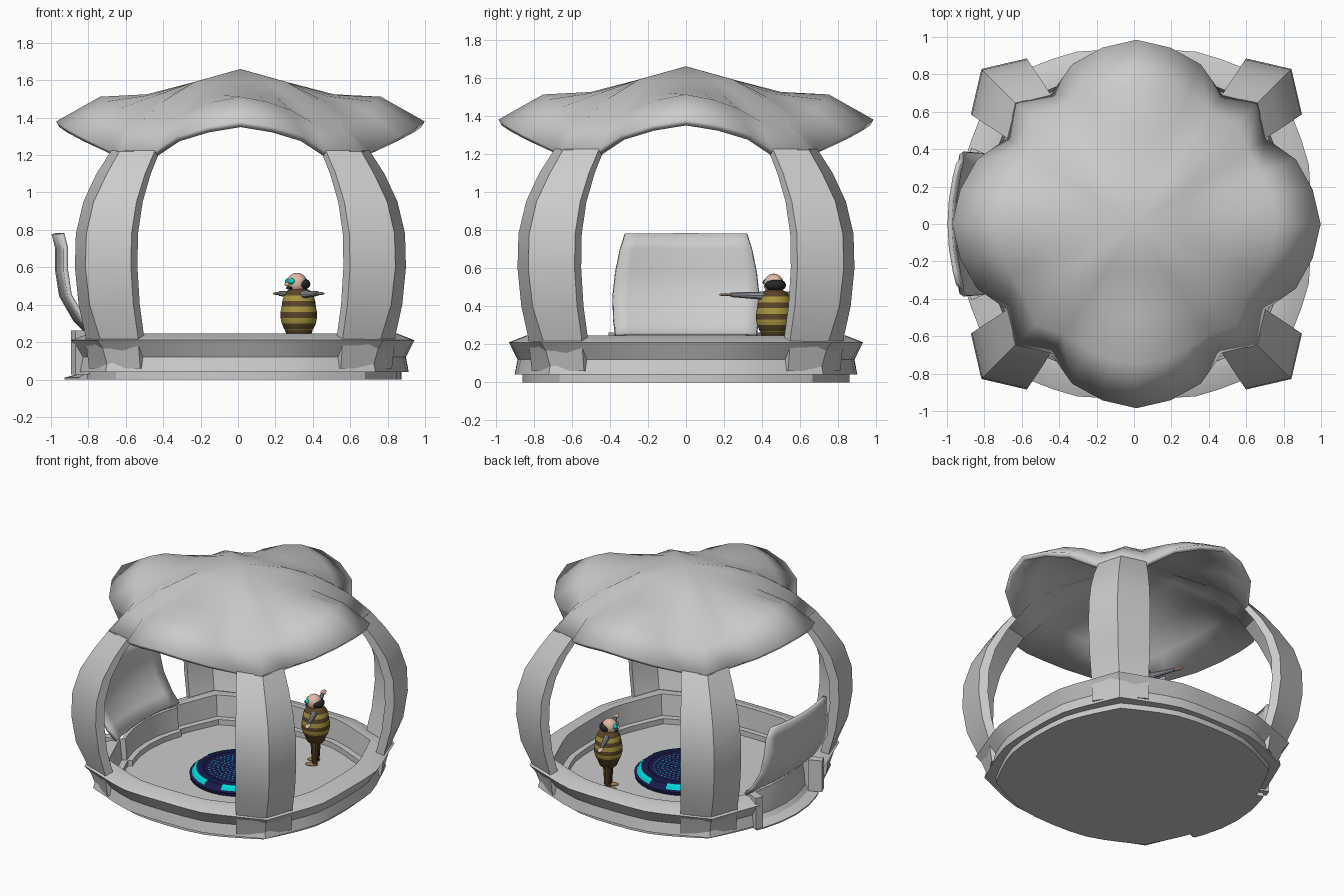
import bpy, bmesh, math
from mathutils import Matrix, Vector

if "Cube" in bpy.data.objects:
    bpy.data.objects.remove(bpy.data.objects["Cube"])

CX = 0.013          # pavilion axis in x
FLOOR = 0.05


def material(name, rgb):
    m = bpy.data.materials.new(name)
    m.diffuse_color = (*rgb, 1)
    m.use_nodes = True
    m.node_tree.nodes["Principled BSDF"].inputs["Base Color"].default_value = m.diffuse_color
    return m


NAVY = material("navy", (0.01, 0.01, 0.07))
CYAN = material("cyan", (0.0, 0.7, 0.7))
SKIN = material("skin", (0.75, 0.5, 0.38))
OLIVE = material("olive", (0.38, 0.3, 0.05))
BROWN = material("brown", (0.1, 0.06, 0.02))
SLEEVE = material("sleeve", (0.35, 0.38, 0.42))
BLACK = material("black", (0.02, 0.02, 0.02))
TAN = material("tan", (0.35, 0.2, 0.08))


def finish(name, bm, mats=(), smooth=32):
    bmesh.ops.remove_doubles(bm, verts=bm.verts[:], dist=1e-5)
    bmesh.ops.recalc_face_normals(bm, faces=bm.faces[:])
    me = bpy.data.meshes.new(name)
    bm.to_mesh(me)
    bm.free()
    for m in mats:
        me.materials.append(m)
    if smooth:
        me.shade_smooth()
        me.set_sharp_from_angle(angle=math.radians(smooth))
    ob = bpy.data.objects.new(name, me)
    bpy.context.collection.objects.link(ob)
    return ob


def loft(bm, rings, closed=True, caps=False):
    """Skin successive rings of points; each ring has the same point count."""
    vs = [[bm.verts.new(p) for p in r] for r in rings]
    n = len(vs[0])
    for a, b in zip(vs, vs[1:]):
        for i in range(n if closed else n - 1):
            j = (i + 1) % n
            bm.faces.new((a[i], a[j], b[j], b[i]))
    if caps:
        bm.faces.new(vs[0])
        bm.faces.new(vs[-1])
    return vs


def polar(r, deg, z, cx=CX):
    a = math.radians(deg)
    return (cx + r * math.cos(a), r * math.sin(a), z)


def fold(deg):
    """Angle from the nearest axis, 0 to 45."""
    d = deg % 90
    return min(d, 90 - d)


def around(steps):
    """Spread one half-quadrant list of angles over the full turn."""
    half = list(steps) + [90 - s for s in reversed(steps[1:-1])]
    return [q * 90 + s for q in range(4) for s in half]


# Roof: dome with four flared canopies, one radial profile per angle
ROOF = {
    0: [(.25, 1.59), (.5, 1.525), (.75, 1.512), (.985, 1.38)],
    11: [(.25, 1.59), (.5, 1.52), (.74, 1.485), (.96, 1.35)],
    22: [(.27, 1.59), (.5, 1.515), (.72, 1.44), (.92, 1.30)],
    33.5: [(.29, 1.59), (.53, 1.49), (.71, 1.37), (.83, 1.22)],
    45: [(.35, 1.59), (.58, 1.49), (.76, 1.37), (.915, 1.22)],
}
angles = around(list(ROOF))
bm = bmesh.new()
inner = loft(bm, [[polar(ROOF[fold(a)][i][0], a, ROOF[fold(a)][i][1]) for a in angles] for i in range(4)])[0]
top = bm.verts.new((CX, 0, 1.66))
for a, b in zip(inner, inner[1:] + inner[:1]):
    bm.faces.new((b, a, top))
roof = finish("roof", bm, smooth=35)
if sum(p.normal.z for p in roof.data.polygons) < 0:
    roof.data.flip_normals()
mod = roof.modifiers.new("thickness", 'SOLIDIFY')
mod.thickness, mod.offset = 0.035, -1

# Four bowed pillars with a ridged outer face: (z, flank distance, ridge radius)
LEVELS = [(.06, .81, 1.0), (.24, .83, 1.07), (.4, .865, 1.14), (.6, .885, 1.172), (.78, .88, 1.165),
          (.95, .84, 1.11), (1.1, .77, 1.01), (1.225, .69, .91)]
for q in range(4):
    mid = 45 + 90 * q
    bm = bmesh.new()
    rings = []
    for z, f, ridge in LEVELS:
        f /= math.cos(math.radians(33.5))
        out = [(f, mid - 11.5), (ridge, mid), (f, mid + 11.5)]
        rings.append([polar(r, a, z) for r, a in out] +
                     [polar(r * .94, a, z) for r, a in reversed(out)])
    loft(bm, rings, caps=True)
    finish(f"pillar_{q + 1}", bm)

# Base: floor and moulded parapet, pointed at the pillars, stepped in at the door
BASE = [(.86, .94, 0), (.86, .94, .04), (.90, 1.02, .04), (.885, 1.0, .12), (.93, 1.08, .21), (.84, .98, .245),
        (.80, .91, .245), (.79, .89, .09), (.75, .84, .09), (.75, .84, FLOOR)]
DOOR = [(.94, 0), (.94, .01), (.87, .03), (.845, .06), (.84, .15), (.825, .25),
        (.80, .25), (.79, .09), (.75, .09), (.75, FLOOR)]
POINT = {0: 0, 10: .1, 19: .3, 27: .4, 33.5: .52, 40: .75, 45: 1, 23: .35}
angles = [(a, abs(a - 180) < 22) for a in around([0, 10, 19, 27, 33.5, 40, 45])]
angles = sorted(angles + [(157, False), (157.01, True), (202.99, True), (203, False)])
bm = bmesh.new()
rings = []
for i, (r0, r1, z) in enumerate(BASE):
    ring = []
    for a, door in angles:
        w = POINT[round(fold(a), 1)]
        r, h = DOOR[i] if door else (r0 + (r1 - r0) * w, z)
        ring.append(polar(r, a, h))
    rings.append(ring)
loft(bm, rings, caps=True)
finish("base_and_floor", bm)


# Door: two posts and a tall bowed panel leaning outward
def box(name, centre, size, yaw=0, mats=()):
    bm = bmesh.new()
    bmesh.ops.create_cube(bm, size=1, matrix=Matrix.Translation(centre) @
                          Matrix.Rotation(math.radians(yaw), 4, 'Z') @ Matrix.Diagonal((*size, 1)))
    return finish(name, bm, mats, 0)


for s in (-1, 1):
    box(f"door_post_{'left' if s < 0 else 'right'}", (-.835, s * .36, .145), (.1, .06, .235), -23 * s)

PANEL = [(.25, -.80, .37), (.32, -.87, .38), (.45, -.945, .385), (.58, -.965, .37), (.7, -.965, .345), (.78, -.985, .32)]
bm = bmesh.new()
loft(bm, [[(x + .045 * t * t, w * t, z) for t in (-1, -.8, -.4, 0, .4, .8, 1)] for z, x, w in PANEL], closed=False)
panel = finish("door_panel", bm)
mod = panel.modifiers.new("thickness", 'SOLIDIFY')
mod.thickness, mod.offset = 0.025, 0


# Round platform in the middle of the floor
def lathe(name, profile, mats, sides=32, matrix=Matrix(), band=None, smooth=32):
    bm = bmesh.new()
    loft(bm, [[polar(r, 360 * i / sides, z, 0) for i in range(sides)] for r, z in profile], caps=True)
    if band:
        for f in bm.faces:
            f.material_index = band(f.calc_center_median().z)
    bm.transform(matrix)
    return finish(name, bm, mats, smooth)


lathe("platform", [(.34, FLOOR), (.345, .075), (.315, .09), (.3, .11), (.25, .115), (.24, .108), (.02, .108)],
      [NAVY], matrix=Matrix.Translation((CX, 0, 0)))
for q in range(4):
    bm = bmesh.new()
    loft(bm, [[polar(r, 90 * q + 12 + 11 * i, z) for r, z in ((.297, .115), (.316, .105), (.33, .08), (.3, .08))]
              for i in range(7)], caps=True)
    finish(f"platform_light_{q + 1}", bm, [CYAN])
bm = bmesh.new()
for k in range(1, 8):
    for i in range(6 * k):
        bmesh.ops.create_circle(bm, cap_ends=True, segments=6, radius=.006,
                                matrix=Matrix.Translation(polar(.03 * k, 60 * i / k, .1105)))
dots = finish("platform_dots", bm, [CYAN], 0)

# Standing figure, arms spread, facing local +x
PLACE = Matrix.Translation((.325, .465, 0)) @ Matrix.Rotation(math.radians(-156), 4, 'Z')


def ball(name, centre, size, mat):
    bm = bmesh.new()
    bmesh.ops.create_uvsphere(bm, u_segments=16, v_segments=10, radius=1, matrix=PLACE @
                              Matrix.Translation(centre) @ Matrix.Diagonal((*size, 1)))
    return finish(name, bm, [mat], 60)


def limb(name, a, b, r1, r2, mat):
    a, b = Vector(a), Vector(b)
    rot = (b - a).to_track_quat('Z', 'Y').to_matrix().to_4x4()
    lathe(name, [(r1, 0), (r2, (b - a).length)], [mat], 10, PLACE @ Matrix.Translation(a) @ rot)


lathe("striped_vest", [(.055, .245), (.078, .27), (.092, .30), (.098, .33), (.098, .36), (.092, .39),
                       (.088, .42), (.08, .45), (.062, .475), (.03, .49)],
      [OLIVE, BROWN], 20, PLACE, lambda z: int((z - .245) / .03) % 2, 60)
lathe("trouser_top", [(.03, .2), (.06, .225), (.075, .265)], [BROWN], 16, PLACE)
ball("head", (.01, 0, .515), (.055, .052, .056), SKIN)
ball("hair", (-.012, 0, .51), (.05, .057, .034), BLACK)
ball("nose", (.068, 0, .51), (.014, .012, .012), SKIN)
ball("moustache", (.055, 0, .49), (.014, .03, .009), BLACK)
for s, side in ((-1, "right"), (1, "left")):
    limb(f"{side}_leg", (0, .035 * s, .065), (0, .03 * s, .24), .02, .032, BROWN)
    ball(f"{side}_shoe", (.02, .038 * s, .06), (.045, .02, .014), TAN)
    limb(f"{side}_arm", (0, .07 * s, .455), (0, .25 * s, .46), .022, .013, SLEEVE)
    ball(f"{side}_hand", (0, .28 * s, .46), (.02, .038, .008), SKIN)
    ball(f"{side}_goggle", (.052, .023 * s, .525), (.016, .021, .017), CYAN)
